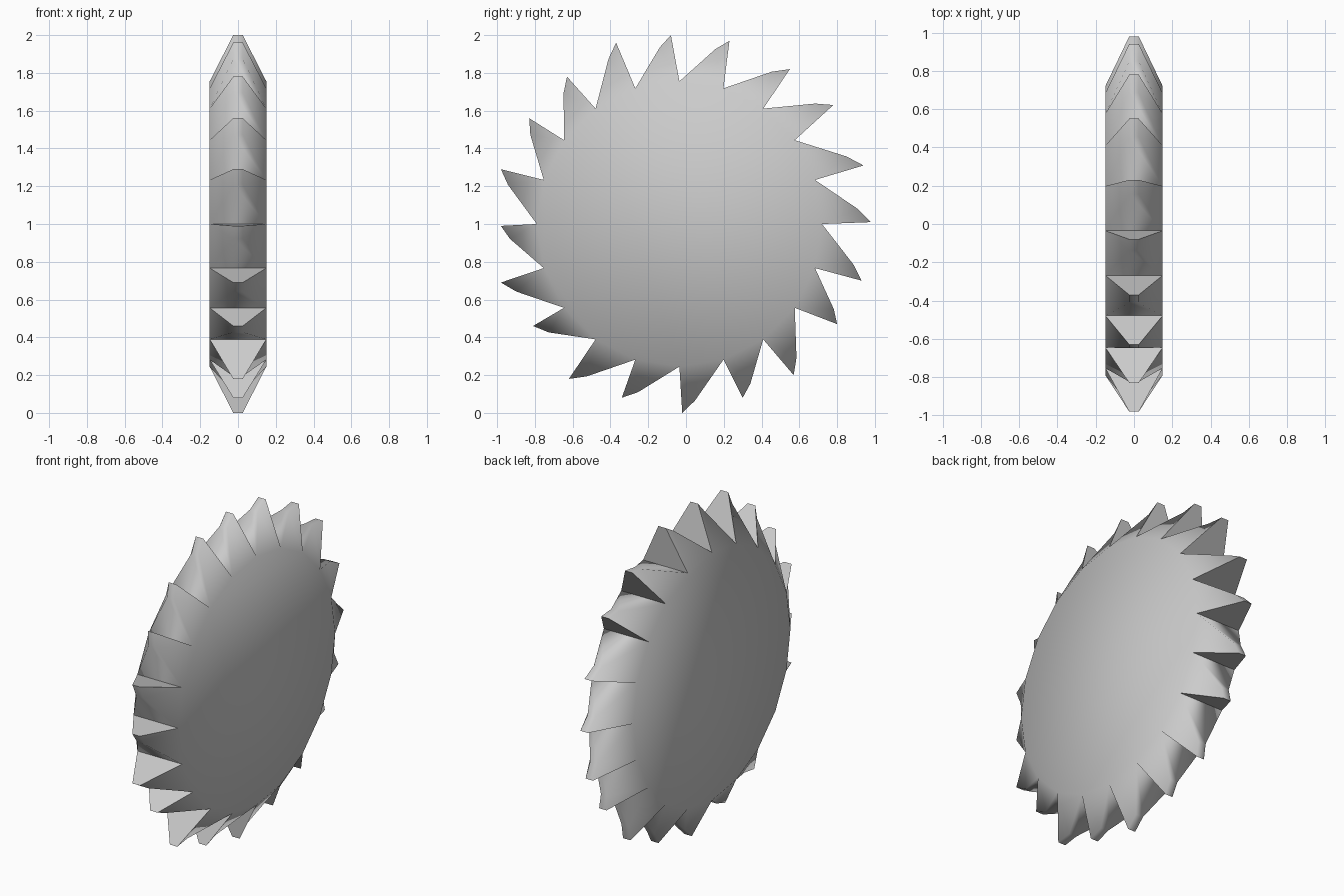
import bpy, bmesh, math
from mathutils import Vector

cube = bpy.data.objects.get("Cube")
if cube:
    bpy.data.objects.remove(cube)

HALF, TIP_HALF = 0.15, 0.025      # half thickness of the disc and of the tooth tips
RADIUS = 0.755
CENTRE = Vector((0, -0.035, 1))

# Hand-bent tooth tips (y, z), one for each rim segment, counter-clockwise
TIPS = [(.98, 1.01), (.94, 1.31), (.78, 1.63), (.55, 1.82), (.23, 1.97),
        (-.08, 2), (-.37, 1.96), (-.63, 1.78), (-.83, 1.56), (-.98, 1.29),
        (-.98, .99), (-.98, .69), (-.81, .46), (-.62, .18), (-.34, .08),
        (-.02, 0), (.3, .08), (.57, .2), (.8, .47), (.93, .7)]
COUNT = len(TIPS)

steel = bpy.data.materials.new("grey steel")
steel.use_nodes = True
grey = (0.6, 0.6, 0.6, 1)
steel.diffuse_color = grey
steel.node_tree.nodes["Principled BSDF"].inputs["Base Color"].default_value = grey


def pair(bm, point, half):
    """Two mirrored vertices, right side then left side."""
    return [bm.verts.new((side * half, point.y, point.z)) for side in (-1, 1)]


bm = bmesh.new()
# Rim of the disc
rim_points = [CENTRE + RADIUS * Vector((0, math.cos(a), math.sin(a)))
              for a in (math.tau * i / COUNT for i in range(COUNT))]
rim = [pair(bm, p, HALF) for p in rim_points]

# Flat sides
for side in (0, 1):
    bm.faces.new([r[side] for r in rim])

# Slanted teeth, each with a narrow tip strip and a slightly humped back
for i, (y, z) in enumerate(TIPS):
    j = (i + 1) % COUNT
    tip = Vector((0, y, z))
    hump = tip.lerp(rim_points[j], 0.3)
    hump += 0.02 * (hump - CENTRE).normalized()
    loop = [rim[i], pair(bm, tip, TIP_HALF), pair(bm, hump, TIP_HALF), rim[j]]
    for a, b in zip(loop, loop[1:]):
        bm.faces.new((a[0], a[1], b[1], b[0]))
    for side in (0, 1):
        bm.faces.new([p[side] for p in loop])

bmesh.ops.recalc_face_normals(bm, faces=bm.faces)
mesh = bpy.data.meshes.new("saw_blade")
bm.to_mesh(mesh)
bm.free()
mesh.materials.append(steel)
blade = bpy.data.objects.new("saw_blade", mesh)
bpy.context.collection.objects.link(blade)

# Soft shading over the teeth
bpy.ops.object.select_all(action='DESELECT')
blade.select_set(True)
bpy.context.view_layer.objects.active = blade
bpy.ops.object.shade_smooth_by_angle(angle=math.radians(75))
